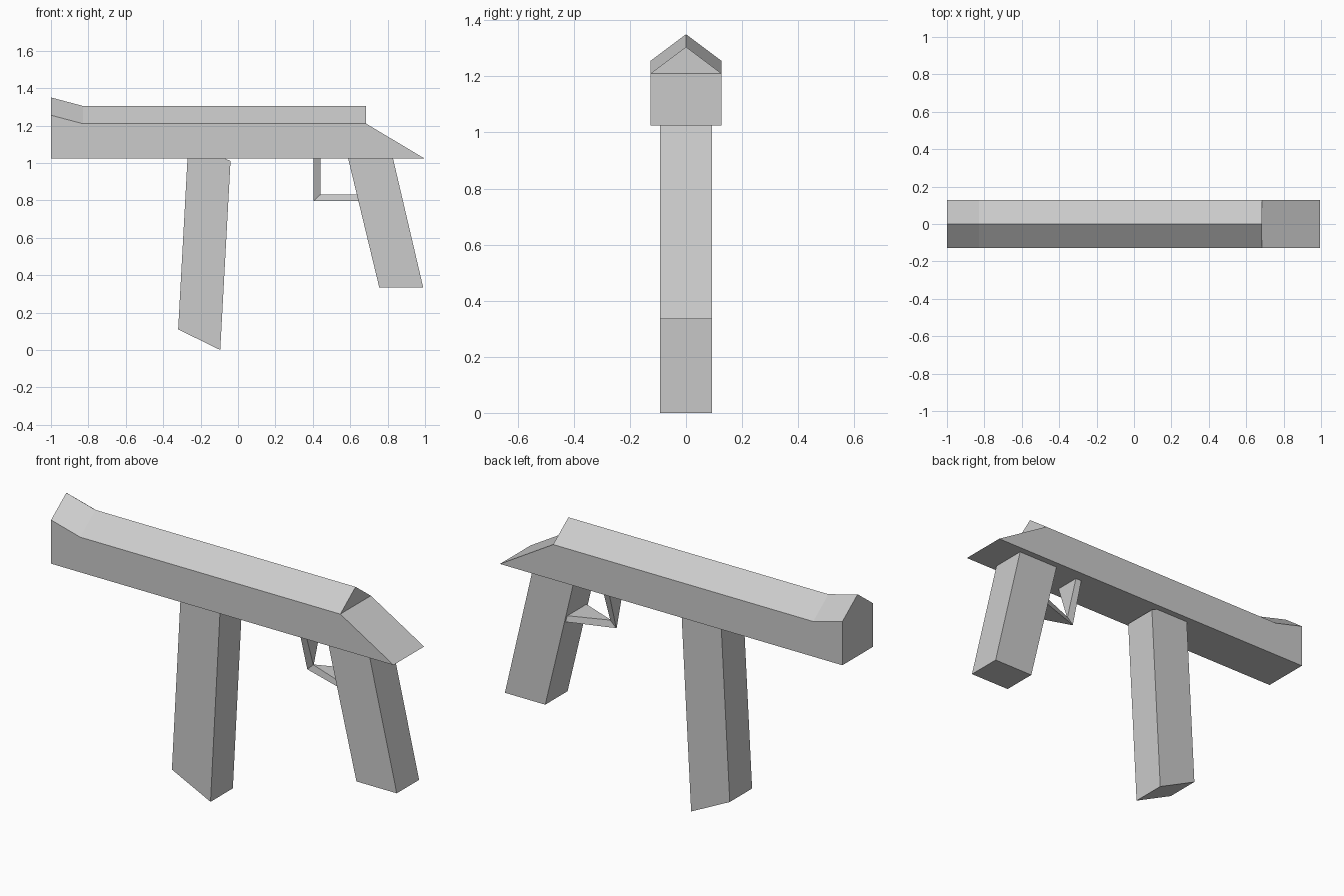
import bpy, bmesh

cube = bpy.data.objects.get("Cube")
if cube:
    bpy.data.objects.remove(cube, do_unlink=True)

GREY = (0.6, 0.6, 0.6, 1)
grey = bpy.data.materials.new("light grey")
grey.use_nodes = True
grey.diffuse_color = GREY
grey.node_tree.nodes["Principled BSDF"].inputs["Base Color"].default_value = GREY


def loft(name, sections):
    """Skin a row of matching closed cross-sections and cap both ends."""
    bm = bmesh.new()
    rings = [[bm.verts.new(p) for p in s] for s in sections]
    n = len(rings[0])
    for a, b in zip(rings, rings[1:]):
        for i in range(n):
            j = (i + 1) % n
            bm.faces.new((a[i], a[j], b[j], b[i]))
    bm.faces.new(rings[0])
    bm.faces.new(rings[-1])
    bmesh.ops.remove_doubles(bm, verts=bm.verts, dist=0.0005)
    bmesh.ops.triangulate(bm, faces=[f for f in bm.faces if len(f.verts) > 4])
    bmesh.ops.recalc_face_normals(bm, faces=bm.faces)
    mesh = bpy.data.meshes.new(name)
    bm.to_mesh(mesh)
    bm.free()
    mesh.materials.append(grey)
    obj = bpy.data.objects.new(name, mesh)
    bpy.context.collection.objects.link(obj)
    return obj


def extrude(name, outline, half):
    """Extrude an x-z outline across the width."""
    return loft(name, [[(x, y, z) for x, z in outline] for y in (-half, half)])


# Body: house-shaped section, raised at one end, wedge at the other
BASE, HALF = 1.025, 0.127


def house(x, shoulder, ridge, x_base=None):
    xb = x if x_base is None else x_base
    return [(xb, -HALF, BASE), (xb, HALF, BASE), (x, HALF, shoulder),
            (x, 0, ridge), (x, -HALF, shoulder)]


loft("body", [house(-1, 1.255, 1.35), house(-0.83, 1.21, 1.305),
              house(0.685, 1.21, 1.305, 0.995)])

# Front magazine and rear grip
extrude("magazine", [(-0.32, 0.11), (-0.095, 0), (-0.04, 1.01), (-0.265, 1.115)], 0.093)
extrude("grip", [(0.755, 0.335), (0.99, 0.335), (0.825, 1.04), (0.585, 1.04)], 0.093)

# Trigger guard: a bent strap that narrows to a point at its corner
strap = [((0.405, 1.03), (0.44, 1.03), 0.07),
         ((0.405, 0.797), (0.44, 0.83), 0.002),
         ((0.65, 0.797), (0.65, 0.83), 0.085)]
loft("trigger_guard", [[(o[0], -w, o[1]), (o[0], w, o[1]),
                        (i[0], w, i[1]), (i[0], -w, i[1])] for o, i, w in strap])
